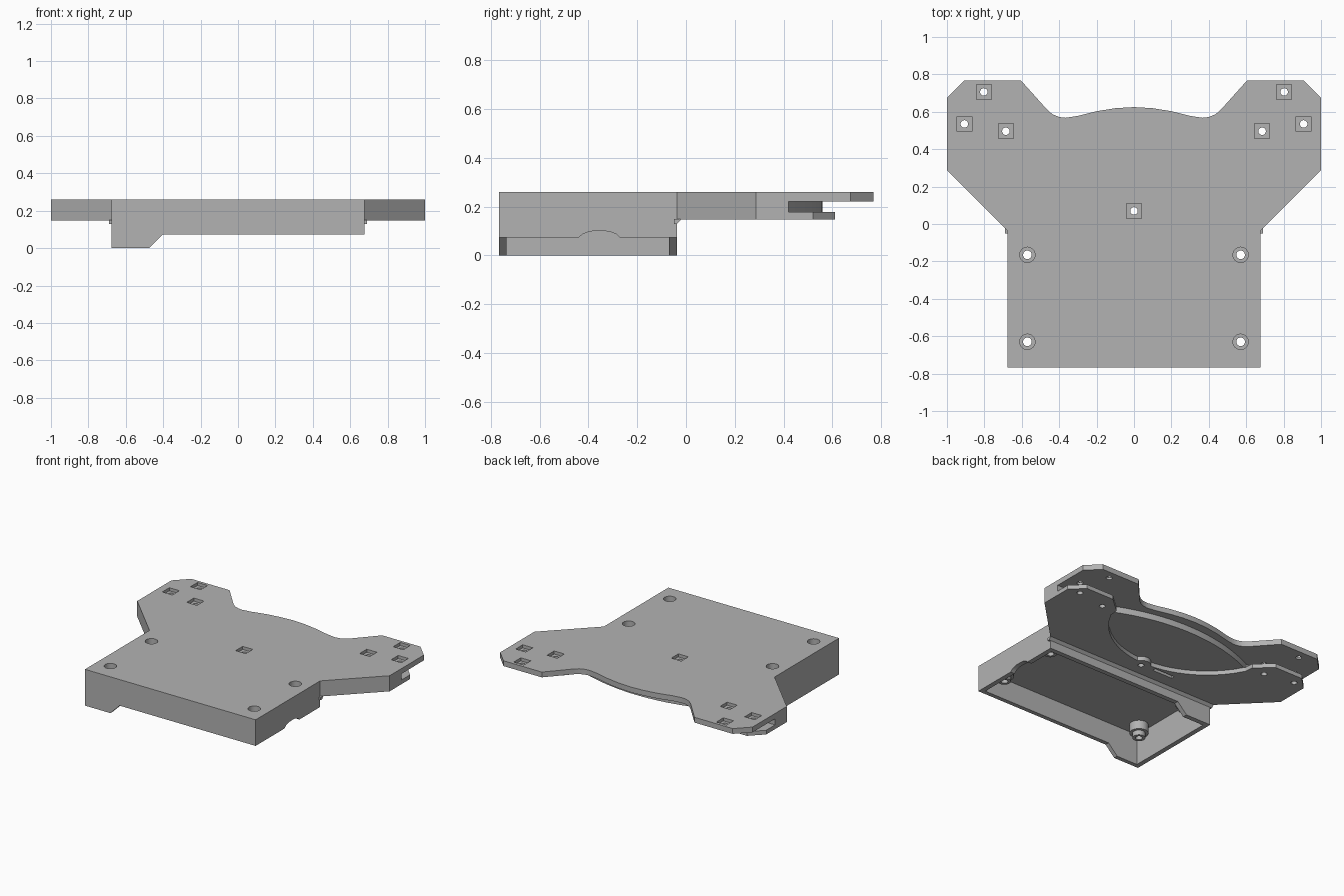
import bpy, bmesh, math
from mathutils import Vector

cube = bpy.data.objects.get("Cube")
if cube:
    bpy.data.objects.remove(cube, do_unlink=True)

grey = bpy.data.materials.new("light_grey")
grey.use_nodes = True
grey.diffuse_color = (0.45, 0.45, 0.45, 1)
grey.node_tree.nodes["Principled BSDF"].inputs["Base Color"].default_value = (0.45, 0.45, 0.45, 1)


def prism(name, points, low, high, axis="Z"):
    """Extrude a closed 2D outline along an axis."""
    place = {"X": lambda a, b: (low, a, b), "Y": lambda a, b: (a, low, b),
             "Z": lambda a, b: (a, b, low)}[axis]
    bm = bmesh.new()
    face = bm.faces.new([bm.verts.new(place(a, b)) for a, b in points])
    move = Vector([(high - low) * (axis == k) for k in "XYZ"])
    new = bmesh.ops.extrude_face_region(bm, geom=[face])["geom"]
    bmesh.ops.translate(bm, vec=move, verts=[v for v in new if isinstance(v, bmesh.types.BMVert)])
    bmesh.ops.recalc_face_normals(bm, faces=bm.faces)
    mesh = bpy.data.meshes.new(name)
    bm.to_mesh(mesh)
    bm.free()
    mesh.materials.append(grey)
    obj = bpy.data.objects.new(name, mesh)
    bpy.context.collection.objects.link(obj)
    return obj


def rect(x0, x1, y0, y1):
    return [(x0, y0), (x1, y0), (x1, y1), (x0, y1)]


def disc(x, y, r, n=32):
    return [(x + r * math.cos(2 * math.pi * i / n), y + r * math.sin(2 * math.pi * i / n))
            for i in range(n)]


def mirrored(half):
    """Close a right-half outline with its reflection."""
    return half + [(-x, y) for x, y in reversed(half) if x > 1e-5]


def arc(x0, centre_y, r, sign, n=14):
    """Arc from x0 to the middle line about (0, centre_y)."""
    xs = [x0 * (1 - i / n) for i in range(n + 1)]
    return [(x, centre_y + sign * math.sqrt(r * r - x * x)) for x in xs]


def combine(target, tool, operation):
    mod = target.modifiers.new(operation.lower(), "BOOLEAN")
    mod.operation, mod.solver, mod.object = operation, "EXACT", tool
    bpy.context.view_layer.objects.active = target
    bpy.ops.object.modifier_apply(modifier=mod.name)
    bpy.data.objects.remove(tool, do_unlink=True)


# Box skirt, open below, with one deep side
body = prism("mount_body", rect(-0.676, 0.676, -0.766, -0.036), 0, 0.24)
combine(body, prism("pocket", rect(-0.642, 0.642, -0.736, -0.07), -1, 0.222), "DIFFERENCE")
step = [(-0.475, -0.01), (-0.475, 0), (-0.402, 0.073), (1.2, 0.073), (1.2, -0.01)]
combine(body, prism("step_cut", step, -1, 1, "Y"), "DIFFERENCE")
arch = [(-0.44, 0.05), (-0.44, 0.073), (-0.425, 0.087), (-0.40, 0.097), (-0.38, 0.1),
        (-0.33, 0.1), (-0.31, 0.097), (-0.285, 0.087), (-0.27, 0.073), (-0.27, 0.05)]
combine(body, prism("cable_notch", arch, 0.5, 1, "X"), "DIFFERENCE")

# Top plate with angled arms and a waved back edge
wave = [(0.605, 0.768), (0.465, 0.612), (0.435, 0.586), (0.40, 0.572), (0.365, 0.568),
        (0.30, 0.578), (0.2, 0.603), (0.1, 0.619), (0, 0.625)]
plate = [(0.676, -0.766), (0.676, -0.036), (1, 0.288), (1, 0.675), (0.908, 0.768)] + wave
combine(body, prism("top_plate", mirrored(plate), 0.222, 0.26), "UNION")

# Middle deck with a bowed back edge, leaving slots in the arms
shoulder = [(0.676, -0.036), (1, 0.288)]
root = [(0.676, -0.06)]
deck = root + shoulder + [(1, 0.42)] + arc(0.6, -0.8, 1.36, 1)
combine(body, prism("middle_deck", mirrored(deck), 0.178, 0.23), "UNION")

# Lower plate with a round bay between the arm tips
lower = root + shoulder + [(1, 0.52), (0.91, 0.61), (0.69, 0.61), (0.575, 0.51)]
lower += arc(0.57, 0.74, 0.64, -1)
combine(body, prism("lower_plate", mirrored(lower), 0.148, 0.178), "UNION")
combine(body, prism("centre_boss", disc(0, 0.07, 0.065), 0.148, 0.19), "UNION")
fillet = [(-0.05, 0.13), (-0.036, 0.13), (-0.016, 0.15), (-0.05, 0.15)]
combine(body, prism("wall_fillet", fillet, -0.69, 0.69, "X"), "UNION")

# Screw standoffs inside the box
screws = [(x, y) for x in (-0.57, 0.57) for y in (-0.165, -0.63)]
for x, y in screws:
    combine(body, prism("standoff", disc(x, y, 0.062), 0.16, 0.23), "UNION")
    combine(body, prism("standoff_tip", disc(x, y, 0.042), 0.125, 0.17), "UNION")

# Counterbored screw holes
for x, y in screws:
    combine(body, prism("screw_hole", disc(x, y, 0.023), 0, 0.5), "DIFFERENCE")
    combine(body, prism("screw_head", disc(x, y, 0.041), 0.185, 0.5), "DIFFERENCE")

# Square nut recesses over round holes
nuts = [(0, 0.07)] + [(s * x, y) for s in (-1, 1)
                      for x, y in ((0.803, 0.706), (0.907, 0.535), (0.685, 0.496))]
for x, y in nuts:
    combine(body, prism("bolt_hole", disc(x, y, 0.02, 24), 0, 0.5), "DIFFERENCE")
    combine(body, prism("nut_recess", rect(x - 0.04, x + 0.04, y - 0.04, y + 0.04), 0.238, 0.5),
            "DIFFERENCE")

# Small slot beside the centre boss
combine(body, prism("side_slot", rect(-0.26, -0.1, 0.07, 0.095), 0.1, 0.178), "DIFFERENCE")

bpy.ops.object.select_all(action="DESELECT")
body.select_set(True)
bpy.context.view_layer.objects.active = body
bpy.ops.object.shade_smooth_by_angle(angle=math.radians(25))
